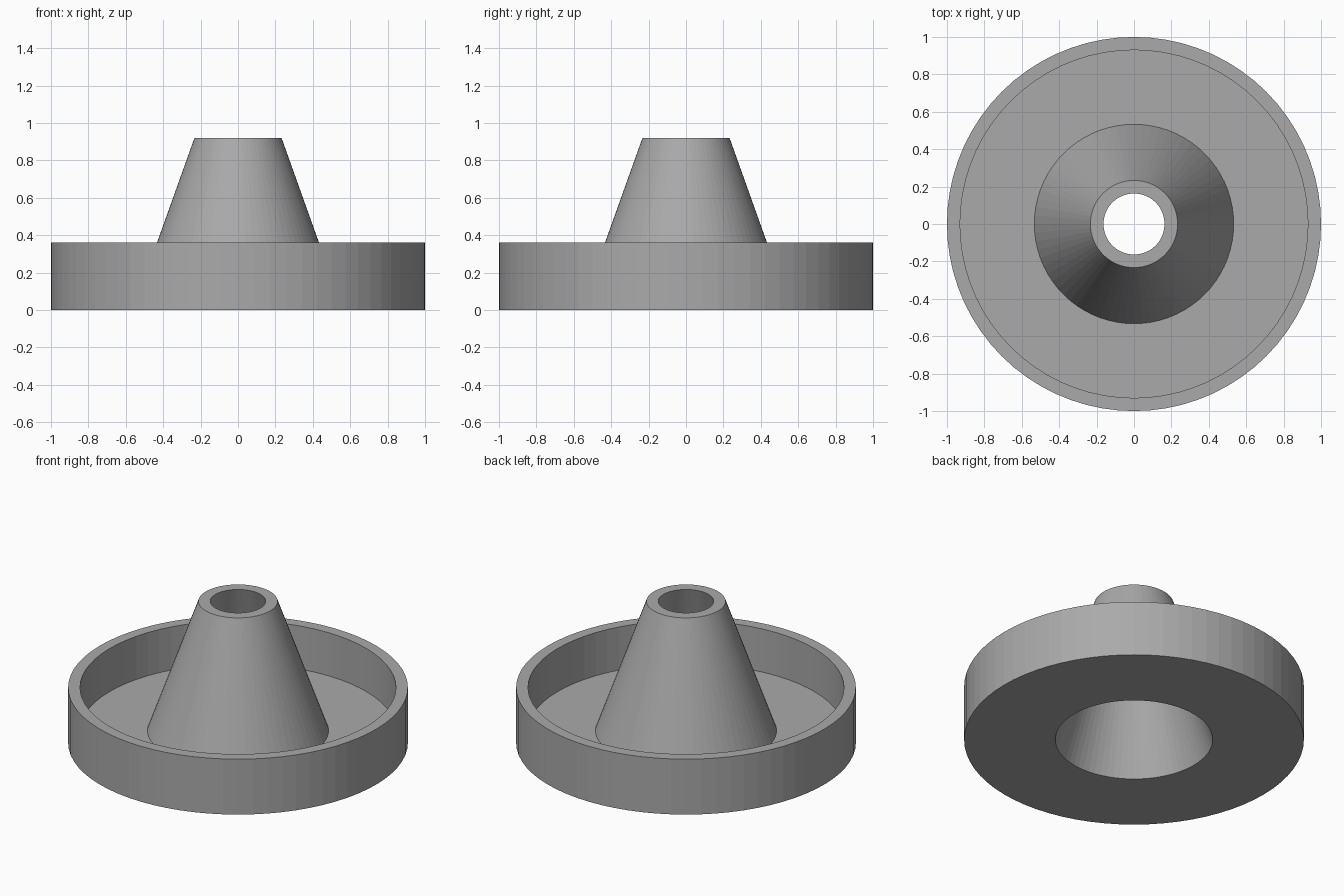
import bpy
import bmesh
from math import radians
from mathutils import Vector

SIDES = 72
RIM, WALL = 1.0, 0.07
RIM_TOP, FLOOR, SPOUT_TOP = 0.36, 0.08, 0.92
SPOUT_BASE_R, SPOUT_TOP_R = 0.533, 0.233

cube = bpy.data.objects.get("Cube")
if cube:
    bpy.data.objects.remove(cube, do_unlink=True)

grey = bpy.data.materials.new("plain grey")
grey.use_nodes = True
colour = (0.4, 0.4, 0.4, 1)
grey.diffuse_color = colour
grey.node_tree.nodes["Principled BSDF"].inputs["Base Color"].default_value = colour


def lathe(name, profile):
    """Spin a closed (radius, height) profile around the z axis."""
    bm = bmesh.new()
    verts = [bm.verts.new((r, 0, z)) for r, z in profile]
    edges = [bm.edges.new((v, verts[(i + 1) % len(verts)]))
             for i, v in enumerate(verts)]
    bmesh.ops.spin(bm, geom=verts + edges, cent=(0, 0, 0), axis=Vector((0, 0, 1)),
                   angle=radians(360), steps=SIDES, use_merge=True)
    bmesh.ops.remove_doubles(bm, verts=bm.verts, dist=0.0001)
    bmesh.ops.recalc_face_normals(bm, faces=bm.faces)
    mesh = bpy.data.meshes.new(name)
    bm.to_mesh(mesh)
    bm.free()
    mesh.materials.append(grey)
    obj = bpy.data.objects.new(name, mesh)
    bpy.context.collection.objects.link(obj)
    return obj


# Shallow dish and hollow conical spout as one continuous shell
lathe("dish_with_spout", [
    (RIM, 0), (RIM, RIM_TOP),
    (RIM - WALL, RIM_TOP), (RIM - WALL, FLOOR),
    (SPOUT_BASE_R, FLOOR), (SPOUT_TOP_R, SPOUT_TOP),
    (SPOUT_TOP_R - WALL, SPOUT_TOP), (SPOUT_BASE_R - WALL, 0),
])
